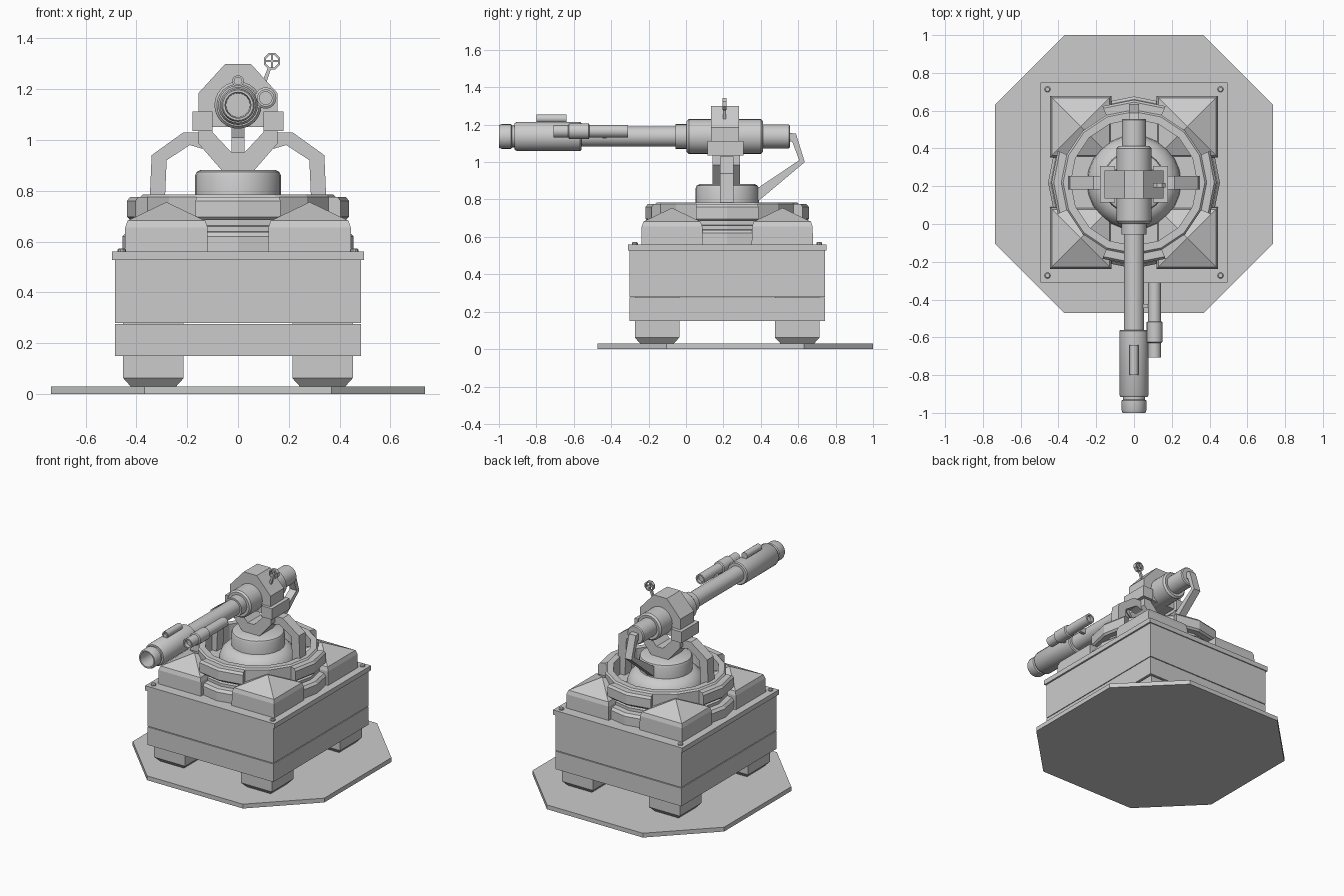
import bpy, bmesh, math
from mathutils import Vector

if "Cube" in bpy.data.objects:
    bpy.data.objects.remove(bpy.data.objects["Cube"])

CY = 0.22      # y of the turret axis
GZ = 1.137     # height of the gun axis


def finish(name, bm, smooth=False):
    bmesh.ops.recalc_face_normals(bm, faces=bm.faces)
    me = bpy.data.meshes.new(name)
    bm.to_mesh(me)
    bm.free()
    ob = bpy.data.objects.new(name, me)
    bpy.context.collection.objects.link(ob)
    if smooth:
        bpy.ops.object.select_all(action='DESELECT')
        ob.select_set(True)
        bpy.context.view_layer.objects.active = ob
        bpy.ops.object.shade_smooth_by_angle(angle=math.radians(35))
    return ob


def prism(name, pts, place, a, b):
    """Extrude a 2D outline from depth a to depth b; place maps (u, v, depth) to 3D."""
    bm = bmesh.new()
    lo = [bm.verts.new(place(u, v, a)) for u, v in pts]
    hi = [bm.verts.new(place(u, v, b)) for u, v in pts]
    bm.faces.new(lo)
    bm.faces.new(hi)
    n = len(pts)
    for i in range(n):
        j = (i + 1) % n
        bm.faces.new((lo[i], lo[j], hi[j], hi[i]))
    return finish(name, bm)


def along_y(u, v, d): return (u, d, v)
def along_x(u, v, d): return (d, u, v)
def along_z(u, v, d): return (u, v, d)


def box(name, x0, x1, y0, y1, z0, z1):
    return prism(name, [(x0, y0), (x1, y0), (x1, y1), (x0, y1)], along_z, z0, z1)


def lathe(name, prof, place, seg=24, closed=False, smooth=True, start=0.0, sweep=2 * math.pi):
    """Turn (radius, height) points round an axis, fully or along an arc."""
    full = sweep > 6.28
    bm = bmesh.new()
    rows = []
    for i in range(seg if full else seg + 1):
        t = start + sweep * i / seg
        rows.append([bm.verts.new(place(r * math.cos(t), r * math.sin(t), h)) for r, h in prof])
    m = len(prof)
    for i in range(seg):
        p, q = rows[i], rows[(i + 1) % len(rows)]
        for k in range(m if closed else m - 1):
            l = (k + 1) % m
            bm.faces.new((p[k], q[k], q[l], p[l]))
    if not full:
        bm.faces.new(rows[0])
        bm.faces.new(rows[-1])
    elif not closed:
        bm.faces.new([r[0] for r in rows])
        bm.faces.new([r[-1] for r in rows])
    return finish(name, bm, smooth)


def upright(x, y):
    return lambda u, v, h: (x + u, y + v, h)


def lying(x, z):
    return lambda u, v, h: (x + u, h, z + v)


def frustum(name, x, y, levels):
    """Stack of square sections (half size, z)."""
    r2 = math.sqrt(2)
    return lathe(name, [(s * r2, z) for s, z in levels], upright(x, y), 4,
                 smooth=False, start=math.pi / 4)


# Octagonal ground slab
a, b = 0.368, 0.736
slab = [(a, b), (b, a), (b, -a), (a, -b), (-a, -b), (-b, -a), (-b, a), (-a, b)]
prism("ground_slab", [(x, y + 0.264) for x, y in slab], along_z, 0, 0.03)

# Plank-built crate with interlocking corners
HX, HY, T = 0.484, 0.523, 0.018
for row, (z0, z1) in enumerate([(0.15, 0.275), (0.28, 0.402), (0.402, 0.53)]):
    ix, iy = (HX, HY - T) if row == 1 else (HX - T, HY)
    for s in (-1, 1):
        y = CY + s * HY
        box("crate_end_plank", -ix, ix, min(y, y - s * T), max(y, y - s * T), z0, z1)
        box("crate_side_plank", min(s * HX, s * (HX - T)), max(s * HX, s * (HX - T)),
            CY - iy, CY + iy, 0.28 if row == 1 else z0, z1)
box("crate_lid", -0.496, 0.496, CY - 0.53, CY + 0.53, 0.527, 0.56)

# Four-way repeated parts: feet, lid bolts, sloped corner blocks
for sx in (-1, 1):
    for sy in (-1, 1):
        frustum("foot", sx * 0.333, CY + sy * 0.375, [(0.09, 0.03), (0.119, 0.062), (0.119, 0.53)])
        lathe("lid_bolt", [(0.016, 0.555), (0.016, 0.568), (0.011, 0.573)],
              upright(sx * 0.458, CY + sy * 0.493), 10)
        frustum("corner_block", sx * 0.282, CY + sy * 0.295,
                [(0.164, 0.555), (0.162, 0.655), (0.153, 0.682), (0.001, 0.755)])

# Turret base, ring and ring clamps
base = upright(0, CY)
lathe("turret_base", [(0.455, 0.555), (0.455, 0.62), (0.44, 0.637), (0.405, 0.64),
                      (0.405, 0.66), (0.375, 0.665)], base, 16, smooth=False)
lathe("turret_ring", [(0.335, 0.65), (0.335, 0.785), (0.375, 0.785), (0.385, 0.775), (0.385, 0.65)],
      base, 16, closed=True, smooth=False)
for k in range(4):
    lathe("ring_clamp", [(0.375, 0.685), (0.425, 0.685), (0.437, 0.697), (0.437, 0.76),
                         (0.425, 0.775), (0.375, 0.775)], base, 2, closed=True, smooth=False,
          start=k * math.pi / 2 - math.pi / 8, sweep=math.pi / 4)

# Dome and pivot drum
lathe("pivot_dome", [(0.25, 0.66), (0.245, 0.70), (0.23, 0.74), (0.20, 0.77), (0.165, 0.785)], base, 24)
lathe("pivot_drum", [(0.169, 0.76), (0.169, 0.86), (0.163, 0.874), (0.148, 0.882)], base, 24)

# Yoke, side arms, trunnion blocks
prism("yoke", [(-0.155, 1.06), (-0.155, 0.985), (-0.055, 0.87), (0.055, 0.87), (0.155, 0.985),
               (0.155, 1.06), (0.1, 1.06), (0.1, 1.03), (0.025, 0.95), (-0.025, 0.95),
               (-0.1, 1.03), (-0.1, 1.06)], along_y, CY - 0.078, CY + 0.068)
for s in (-1, 1):
    arm = [(0.352, 0.665), (0.34, 0.94), (0.215, 1.03), (0.14, 1.03),
           (0.14, 0.965), (0.19, 0.98), (0.281, 0.92), (0.292, 0.665)]
    prism("side_arm", [(s * x, z) for x, z in arm], along_y, CY - 0.037, CY + 0.033)
    box("trunnion_block", min(s * 0.1, s * 0.18), max(s * 0.1, s * 0.18), 0.115, 0.308, 1.035, 1.112)
prism("gun_cradle", [(-0.155, 1.05), (-0.155, 1.185), (-0.05, 1.3), (0.05, 1.3),
                     (0.155, 1.185), (0.155, 1.05)], along_y, 0.135, 0.283)

# Rear support arm
prism("rear_arm", [(0.54, 1.158), (0.588, 1.152), (0.635, 1.0), (0.385, 0.79), (0.36, 0.8),
                   (0.36, 0.845), (0.605, 1.01), (0.568, 1.11), (0.54, 1.11)], along_x, -0.026, 0.026)

# Gun: breech, barrel, muzzle shroud and hollow tip in one turned profile
gun = [(0.058, 0.557), (0.064, 0.55), (0.064, 0.41), (0.082, 0.412), (0.093, 0.40), (0.093, 0.015),
       (0.083, 0.003), (0.066, 0.003), (0.066, -0.055), (0.054, -0.055), (0.054, -0.56),
       (0.072, -0.56), (0.078, -0.567), (0.078, -0.905), (0.070, -0.917), (0.058, -0.917),
       (0.058, -0.93), (0.066, -0.935), (0.066, -0.985), (0.060, -1.0), (0.051, -1.0), (0.047, -0.88)]
lathe("gun_barrel", gun, lying(0, GZ), 24)

# Top sight tube on the shroud
lathe("shroud_sight", [(0.023, -0.64), (0.023, -0.8), (0.015, -0.8), (0.015, -0.78)], lying(0, 1.232), 14)
box("shroud_sight_mount", -0.012, 0.012, -0.77, -0.67, 1.2, 1.22)

# Side tube with its brackets
lathe("side_tube", [(0.024, -0.33), (0.024, -0.31), (0.034, -0.31), (0.034, -0.515), (0.042, -0.52),
                    (0.042, -0.625), (0.034, -0.63), (0.034, -0.708), (0.025, -0.708), (0.025, -0.68)],
      lying(0.109, 1.165), 18)
for y in (-0.435, -0.6):
    box("side_tube_bracket", 0.04, 0.095, y - 0.011, y + 0.011, 1.125, 1.16)

# Ring sight: hoop, cross wires, stem
SX, SZ, SY = 0.134, 1.31, 0.205
lathe("ring_sight_hoop", [(0.026, SY - 0.011), (0.035, SY - 0.011), (0.035, SY + 0.011), (0.026, SY + 0.011)],
      lying(SX, SZ), 8, closed=True, smooth=False, start=math.pi / 8)
box("ring_sight_bar", SX - 0.029, SX + 0.029, SY - 0.004, SY + 0.004, SZ - 0.004, SZ + 0.004)
box("ring_sight_bar", SX - 0.004, SX + 0.004, SY - 0.004, SY + 0.004, SZ - 0.029, SZ + 0.029)
prism("ring_sight_stem", [(0.092, 1.22), (0.108, 1.215), (0.129, 1.277), (0.117, 1.283)],
      along_y, SY - 0.008, SY + 0.008)
